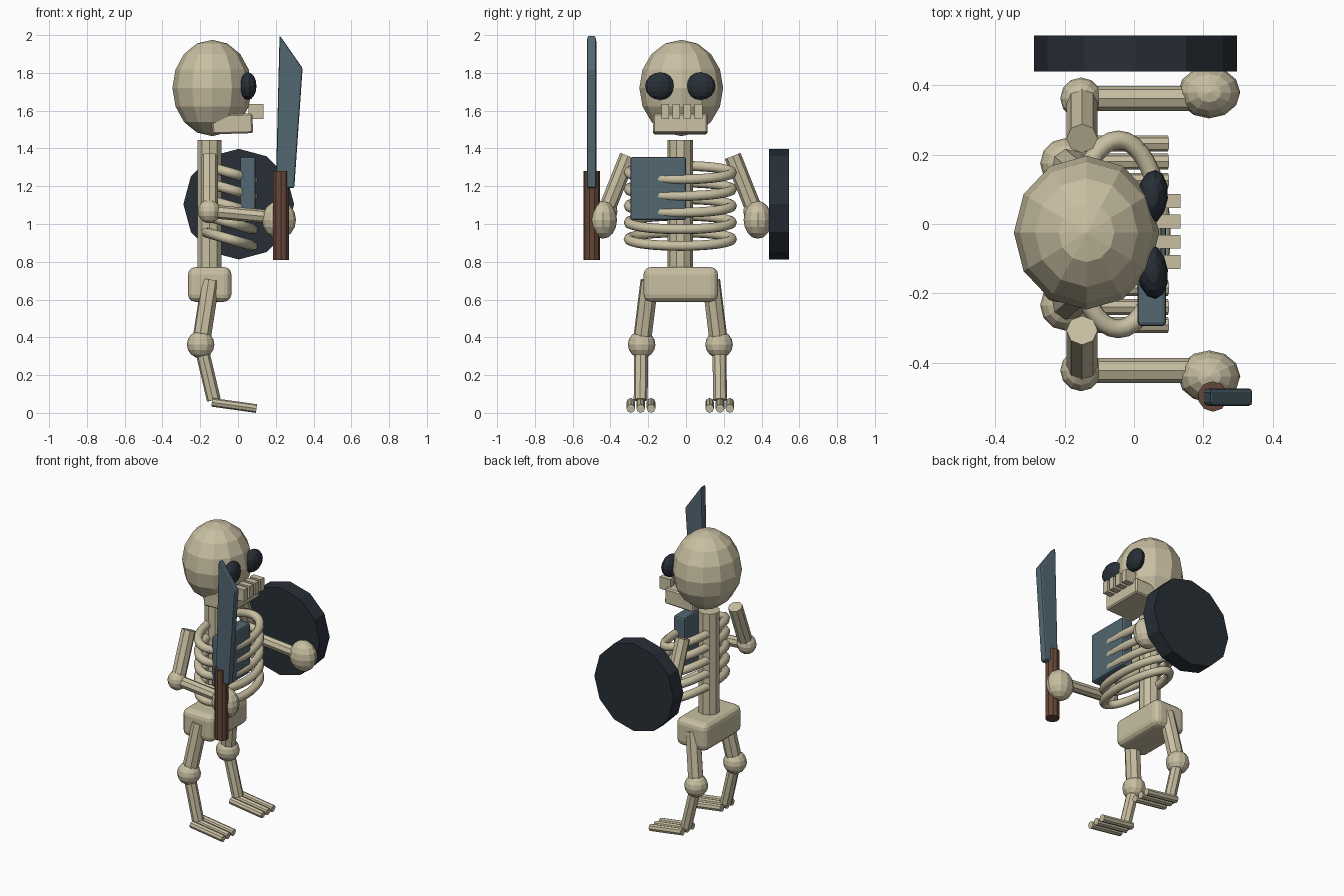
import bpy, bmesh, math
from mathutils import Vector, Matrix

if "Cube" in bpy.data.objects:
    bpy.data.objects.remove(bpy.data.objects["Cube"])

MID = -0.03  # symmetry plane of the body (y)


def material(name, rgb):
    m = bpy.data.materials.new(name)
    m.diffuse_color = (*rgb, 1)
    m.use_nodes = True
    m.node_tree.nodes["Principled BSDF"].inputs["Base Color"].default_value = m.diffuse_color
    return m


BONE = material("bone", (0.58, 0.52, 0.36))
STEEL = material("steel", (0.085, 0.135, 0.17))
DARK = material("dark slate", (0.021, 0.028, 0.038))
WOOD = material("wood", (0.13, 0.062, 0.04))


def finish(name, bm, mat, bevel=0, segments=2):
    bmesh.ops.recalc_face_normals(bm, faces=bm.faces)
    me = bpy.data.meshes.new(name)
    bm.to_mesh(me)
    bm.free()
    me.materials.append(mat)
    ob = bpy.data.objects.new(name, me)
    bpy.context.collection.objects.link(ob)
    if bevel:
        mod = ob.modifiers.new("bevel", 'BEVEL')
        mod.width, mod.segments = bevel, segments
    return ob


def ball(name, c, r, mat=BONE, seg=12, rings=8, turn=0):
    bm = bmesh.new()
    bmesh.ops.create_uvsphere(bm, u_segments=seg, v_segments=rings, radius=1)
    m = Matrix.Translation(c) @ Matrix.Rotation(turn, 4, 'Z') @ Matrix.Diagonal((*r, 1))
    bm.transform(m)
    return finish(name, bm, mat)


def rod(name, a, b, r, mat=BONE, sides=8):
    a, b = Vector(a), Vector(b)
    bm = bmesh.new()
    bmesh.ops.create_cone(bm, cap_ends=True, segments=sides, radius1=r, radius2=r,
                          depth=(b - a).length)
    q = Vector((0, 0, 1)).rotation_difference(b - a).to_matrix().to_4x4()
    bm.transform(Matrix.Translation((a + b) / 2) @ q)
    return finish(name, bm, mat)


def box(name, lo, hi, mat=BONE, bevel=0, segments=2, tilt=0):
    lo, hi = Vector(lo), Vector(hi)
    bm = bmesh.new()
    bmesh.ops.create_cube(bm, size=1)
    bm.transform(Matrix.Translation((lo + hi) / 2) @ Matrix.Rotation(tilt, 4, 'Y')
                 @ Matrix.Diagonal((*(hi - lo), 1)))
    return finish(name, bm, mat, bevel, segments)


def rib(name, z, tilt=math.radians(16), n=36, k=8, tube=0.027):
    # elliptical ring, lower at the chest than at the spine
    bm = bmesh.new()
    rings = []
    for i in range(n):
        t = 2 * math.pi * i / n
        c = Vector((0.13 * math.cos(t), 0.273 * math.sin(t), 0))
        out = Vector((0.273 * math.cos(t), 0.13 * math.sin(t), 0)).normalized()
        rings.append([bm.verts.new(c + tube * (math.cos(p) * out + Vector((0, 0, math.sin(p)))))
                      for p in (2 * math.pi * j / k for j in range(k))])
    for i in range(n):
        a, b = rings[i], rings[(i + 1) % n]
        for j in range(k):
            f = bm.faces.new((a[j], b[j], b[(j + 1) % k], a[(j + 1) % k]))
            f.smooth = True
    bm.transform(Matrix.Translation((-0.045, MID, z)) @ Matrix.Rotation(tilt, 4, 'Y'))
    return finish(name, bm, BONE)


# Head
ball("skull", (-0.137, MID + 0.005, 1.72), (0.21, 0.222, 0.255))
box("jaw", (-0.137, -0.175, 1.478), (0.078, 0.115, 1.582), bevel=0.008, segments=1, tilt=-0.03)
for i in range(4):
    y = -0.11 + i * 0.0587
    box(f"tooth_{i + 1}", (0.055, y - 0.02, 1.555), (0.135, y + 0.02, 1.635))

# Torso
rod("spine", (-0.15, MID, 0.7), (-0.15, MID, 1.445), 0.067, sides=10)
box("pelvis", (-0.265, -0.225, 0.588), (-0.035, 0.17, 0.772), bevel=0.04, segments=3)
for i in range(5):
    rib(f"rib_{i + 1}", 0.92 + i * 0.088)
box("chest_plate", (0.01, -0.295, 1.02), (0.093, 0.0, 1.355), STEEL, 0.012)

# Eyes, arms and legs on both sides
for side, s in (("right", -1), ("left", 1)):
    def at(x, y, z):
        return (x, MID + s * y, z)

    ball(f"{side}_eye", at(0.053, 0.108, 1.73), (0.045, 0.079, 0.073), DARK, turn=-0.12 * s)

    rod(f"{side}_upper_arm", at(-0.15, 0.277, 1.36), at(-0.15, 0.392, 1.07), 0.045)
    ball(f"{side}_elbow", at(-0.153, 0.393, 1.067), (0.06, 0.06, 0.063))
    rod(f"{side}_forearm", at(-0.15, 0.393, 1.067), at(0.22, 0.393, 1.033), 0.036)
    ball(f"{side}_hand", at(0.217, 0.41, 1.022), (0.09, 0.075, 0.1))

    rod(f"{side}_thigh", at(-0.145, 0.163, 0.7), at(-0.197, 0.205, 0.36), 0.049)
    ball(f"{side}_knee", at(-0.198, 0.205, 0.362), (0.073, 0.073, 0.073))
    rod(f"{side}_shin", at(-0.197, 0.207, 0.36), at(-0.128, 0.21, 0.068), 0.037)
    for i, dy in enumerate((0.155, 0.21, 0.262)):
        rod(f"{side}_toe_{i + 1}", at(-0.138, dy, 0.056), at(0.098, dy, 0.023), 0.023)

# Blade: extruded outline
bm = bmesh.new()
outline = [(0.2, 1.19), (0.298, 1.19), (0.342, 1.825), (0.22, 2.0)]
face = bm.faces.new([bm.verts.new((x, -0.525, z)) for x, z in outline])
ext = bmesh.ops.extrude_face_region(bm, geom=[face])
bmesh.ops.translate(bm, vec=(0, 0.05, 0),
                    verts=[v for v in ext["geom"] if isinstance(v, bmesh.types.BMVert)])
finish("sword_blade", bm, STEEL, 0.01)
rod("sword_handle", (0.228, -0.498, 0.81), (0.228, -0.498, 1.28), 0.044, WOOD, 10)

# Shield
rod("shield", (0.004, 0.44, 1.105), (0.004, 0.545, 1.105), 0.293, DARK, 12)
